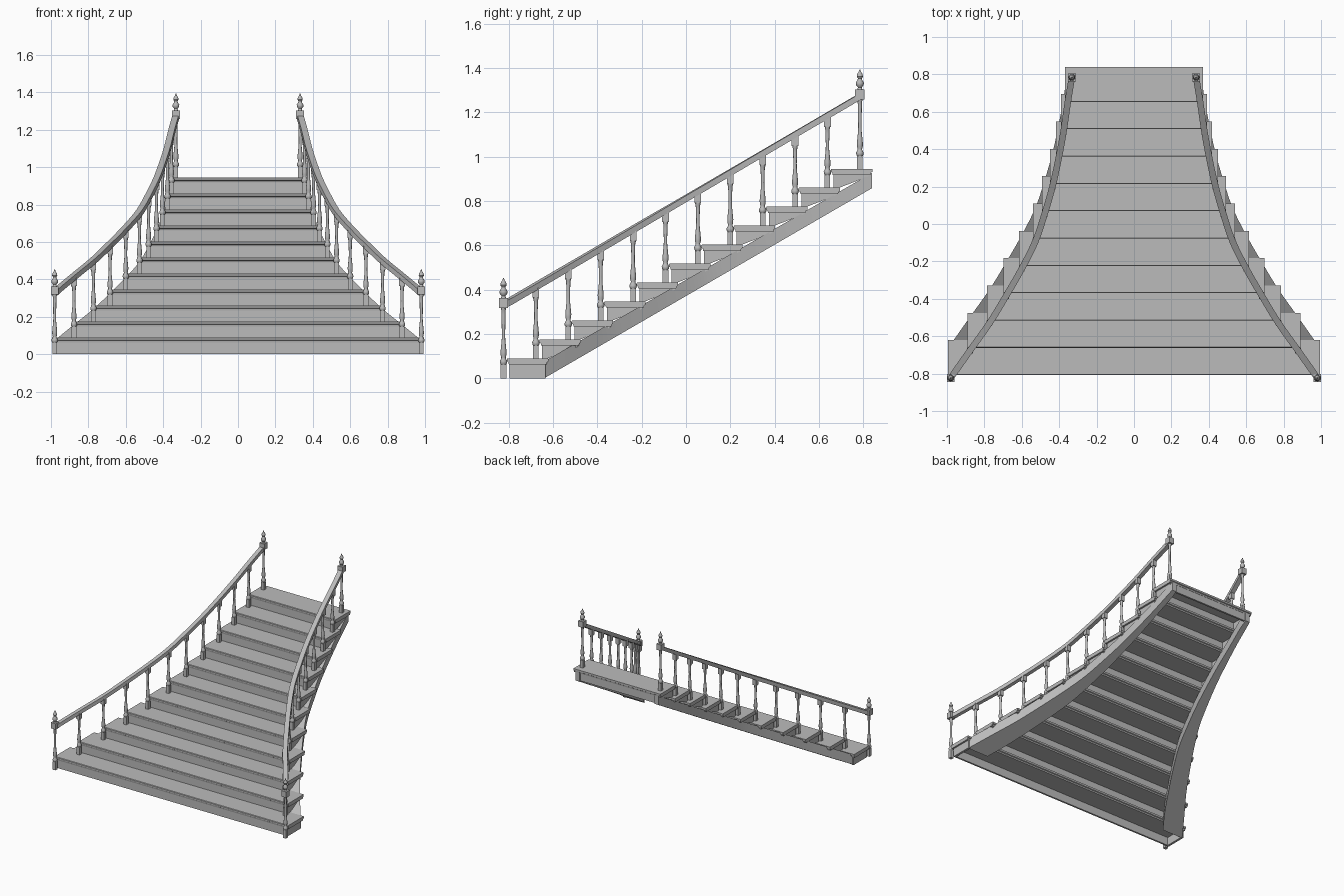
import bpy, bmesh, math
from mathutils import Vector

if "Cube" in bpy.data.objects:
    bpy.data.objects.remove(bpy.data.objects["Cube"], do_unlink=True)

STEPS = 11
RUN, RISE = 0.1461, 0.0855
POST_Y = -0.823          # first post
FRONT = -0.808           # first tread nose
# half spacing of the two railings at every post
SPREAD = [0.98, 0.877, 0.773, 0.684, 0.60, 0.527, 0.478, 0.436, 0.404, 0.377, 0.356, 0.332]

grey = bpy.data.materials.new("stone grey")
grey.use_nodes = True
colour = (0.5, 0.5, 0.5, 1)
grey.diffuse_color = colour
grey.node_tree.nodes["Principled BSDF"].inputs["Base Color"].default_value = colour


def finish(bm, name, smooth=False):
    bmesh.ops.recalc_face_normals(bm, faces=bm.faces)
    mesh = bpy.data.meshes.new(name)
    bm.to_mesh(mesh)
    bm.free()
    mesh.materials.append(grey)
    obj = bpy.data.objects.new(name, mesh)
    bpy.context.collection.objects.link(obj)
    if smooth:
        bpy.ops.object.select_all(action="DESELECT")
        obj.select_set(True)
        bpy.context.view_layer.objects.active = obj
        bpy.ops.object.shade_smooth_by_angle(angle=math.radians(40))
    return obj


def loft(bm, rings):
    """Skin a closed solid through rings of equal length."""
    loops = [[bm.verts.new(p) for p in ring] for ring in rings]
    n = len(loops[0])
    for a, b in zip(loops, loops[1:]):
        for k in range(n):
            bm.faces.new((a[k], a[(k + 1) % n], b[(k + 1) % n], b[k]))
    bm.faces.new(loops[0])
    bm.faces.new(loops[-1])


def box(bm, x0, x1, y0, y1, z0, z1):
    loft(bm, [[(x0, y0, z), (x1, y0, z), (x1, y1, z), (x0, y1, z)] for z in (z0, z1)])


def spread_at(y):
    """Smooth plan curve through the posts."""
    t = min(max((y - POST_Y) / RUN, 0), STEPS)
    i = min(int(t), STEPS - 1)
    f = t - i
    p1, p2 = SPREAD[i], SPREAD[i + 1]
    p0 = SPREAD[i - 1] if i else 2 * p1 - p2
    p3 = SPREAD[i + 2] if i + 2 <= STEPS else 2 * p2 - p1
    return 0.5 * (2 * p1 + (p2 - p0) * f + (2 * p0 - 5 * p1 + 4 * p2 - p3) * f * f
                  + (3 * p1 - p0 - 3 * p2 + p3) * f ** 3)


# treads with a moulded nose, risers and step ends
for i in range(STEPS):
    half = SPREAD[i] + 0.014
    top = 0.09 + RISE * i
    y0 = FRONT + RUN * i
    back = y0 + 0.187
    nose = [(y0 + 0.003, top), (y0, top - 0.004), (y0, top - 0.014), (y0 + 0.007, top - 0.018),
            (y0 + 0.009, top - 0.028), (back - 0.008, top - 0.028), (back - 0.006, top - 0.018),
            (back, top - 0.014), (back, top)]
    bm = bmesh.new()
    loft(bm, [[(x, y, z) for y, z in nose] for x in (-half, half)])
    finish(bm, f"tread_{i + 1}")

    bm = bmesh.new()
    low = max(0, top - RISE - 0.01)
    box(bm, -half + 0.014, half - 0.014, y0 + 0.013, y0 + 0.026, low, top - 0.026)
    finish(bm, f"riser_{i + 1}")

    bm = bmesh.new()
    low_back = 0 if i == 0 else top - 0.032
    for s in (1, -1):
        profile = [(y0 + 0.013, low), (y0 + 0.013, top - 0.026),
                   (back - 0.012, top - 0.026), (back - 0.012, low_back)]
        loft(bm, [[(s * (half - d), y, z) for y, z in profile] for d in (0.013, 0.03)])
    finish(bm, f"step_ends_{i + 1}")

# board closing the back of the landing, under the overhanging tread
bm = bmesh.new()
box(bm, -0.345, 0.345, 0.816, 0.83, 0.86, 0.922)
finish(bm, "landing_back_board")


def post_shape(bm, x, y, z, newel):
    """Square foot, turned shaft, square head, and a finial on newels."""
    w, h0, h1 = (0.021, 0.318, 0.363) if newel else (0.015, 0.278, 0.322)
    foot = 0.0125
    box(bm, x - foot, x + foot, y - foot, y + foot, z, z + 0.062)
    shaft = [(0.011, 0.06), (0.016, 0.068), (0.017, 0.078), (0.011, 0.088), (0.010, 0.094),
             (0.013, 0.105), (0.0135, 0.120), (0.011, 0.145), (0.008, 0.175), (0.0075, 0.2),
             (0.009, h0 - 0.03), (0.010, h0 - 0.01), (0.012, h0 - 0.005), (0.012, h0 + 0.005)]
    finial = [(0.012, 0.36), (0.009, 0.372), (0.017, 0.382), (0.018, 0.393), (0.010, 0.406),
              (0.009, 0.412), (0.014, 0.42), (0.012, 0.432), (0.005, 0.443), (0.002, 0.453)]
    for profile in ([shaft, finial] if newel else [shaft]):
        loft(bm, [[(x + r * math.cos(math.tau * k / 12), y + r * math.sin(math.tau * k / 12), z + h)
                   for k in range(12)] for r, h in profile])
    box(bm, x - w, x + w, y - w, y + w, z + h0, z + h1)


def rail_rings(side):
    """Rectangular handrail section, kept square to the plan curve."""
    rings = []
    count = 44
    for k in range(count + 1):
        y = POST_Y + RUN * STEPS * k / count
        z = 0.33 + RISE * (y - POST_Y) / RUN
        slope = (spread_at(y + 0.01) - spread_at(y - 0.01)) / 0.02
        across = Vector((1, -slope, 0)).normalized()
        centre = Vector((spread_at(y), y, z))
        ring = []
        for a, b in ((-0.017, -0.015), (0.017, -0.015), (0.017, 0.015), (-0.017, 0.015)):
            p = centre + across * a
            ring.append((side * p.x, p.y, p.z + b))
        rings.append(ring)
    return rings


def stringer_rings(side):
    """Curved sloping board carrying the step ends."""
    rings = []
    count = 36
    y0, y1 = -0.64, 0.838
    for k in range(count + 1):
        t = k / count
        y = y0 + (y1 - y0) * t
        outer = spread_at(y - 0.18)
        inner = spread_at(y) - 0.015 - 0.035 * (1 - t)
        low, high = 0.857 * t, 0.076 + 0.85 * t
        rings.append([(side * outer, y, low), (side * inner, y, low),
                      (side * inner, y, high), (side * outer, y, high)])
    return rings


for side, label in ((1, "left"), (-1, "right")):
    bm = bmesh.new()
    loft(bm, rail_rings(side))
    finish(bm, f"{label}_handrail", True)

    bm = bmesh.new()
    loft(bm, stringer_rings(side))
    finish(bm, f"{label}_stringer", True)

    for i in range(STEPS + 1):
        newel = i in (0, STEPS)
        bm = bmesh.new()
        post_shape(bm, side * SPREAD[i], POST_Y + RUN * i, RISE * i, newel)
        finish(bm, f"{label}_{'newel' if newel else 'baluster'}_{i}", True)
